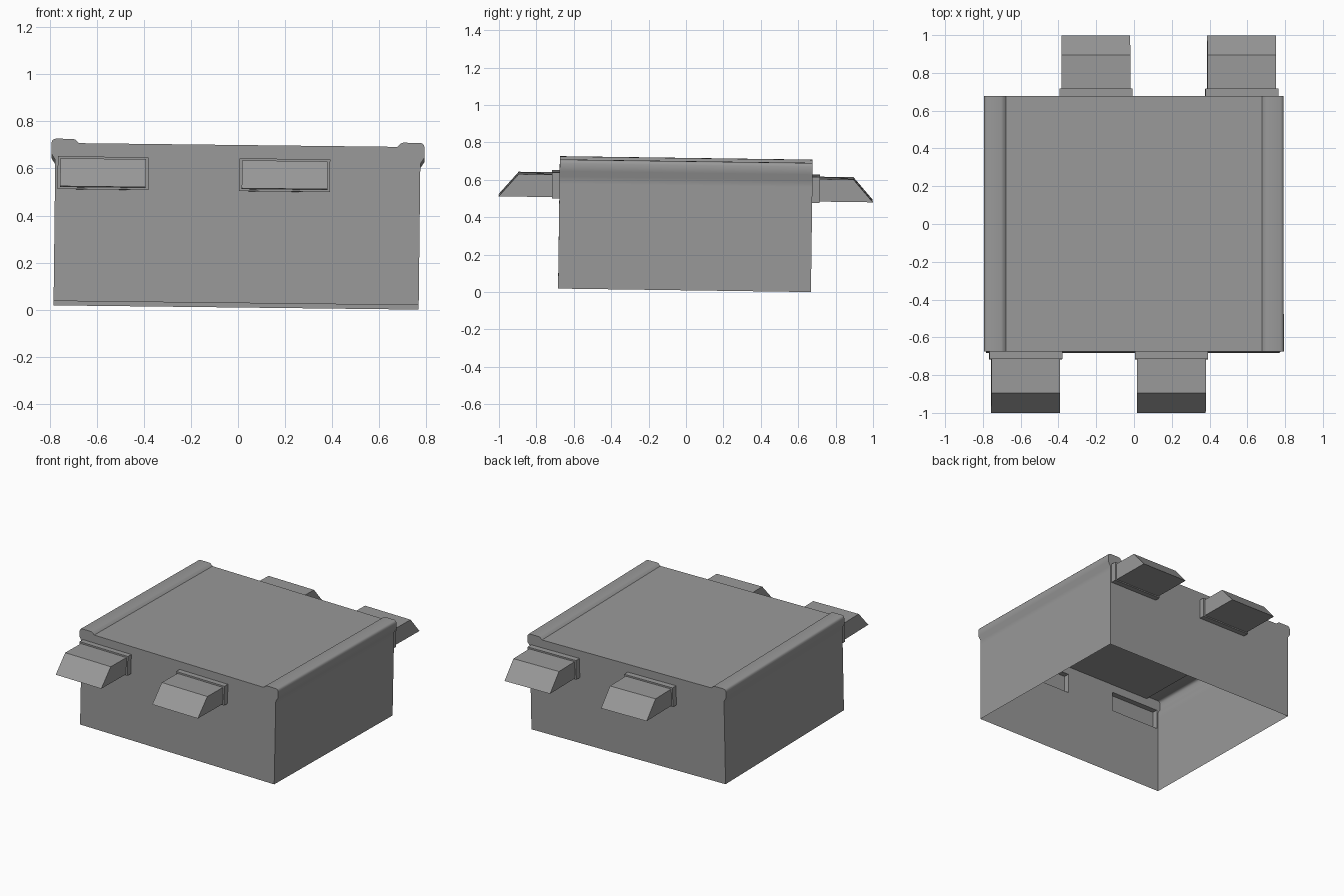
import bpy, bmesh, math
from mathutils import Matrix

if "Cube" in bpy.data.objects:
    bpy.data.objects.remove(bpy.data.objects["Cube"])

# The whole model leans very slightly in x and y
TILT = (Matrix.Translation((-0.008, -0.008, 0.0185))
        @ Matrix.Rotation(0.0116, 4, 'Y') @ Matrix.Rotation(-0.0138, 4, 'X'))
WALL_Y, FRAME_Y, BEND_Y, TIP_Y = 0.676, 0.716, 0.895, 1.0
FRAME_Z, FRAME_HALF = (0.476, 0.615), 0.193
CHUTE_Z, CHUTE_HALF = (0.484, 0.604), 0.182
CENTRES = (-0.572, 0.200)
SIDES = {"front": 1, "back": -1}   # the back is the front turned half a circle

# Dark grey paint
paint = bpy.data.materials.new("dark_grey")
paint.diffuse_color = (0.32, 0.32, 0.32, 1)
paint.use_nodes = True
paint.node_tree.nodes["Principled BSDF"].inputs["Base Color"].default_value = paint.diffuse_color


def finish(name, bm):
    mesh = bpy.data.meshes.new(name)
    bm.to_mesh(mesh)
    bm.free()
    mesh.materials.append(paint)
    obj = bpy.data.objects.new(name, mesh)
    bpy.context.collection.objects.link(obj)
    obj.matrix_world = TILT
    return obj


def loop_edges(bm, verts):
    return [bm.edges.get(p) or bm.edges.new(p)
            for p in zip(verts, verts[1:] + verts[:1])]


def rect(cx, half, zs):
    return [(cx - half, zs[0]), (cx + half, zs[0]), (cx + half, zs[1]), (cx - half, zs[1])]


# Housing: open-bottomed shell with a rounded raised rail along each top side
half = [(0.776, 0), (0.776, 0.56), (0.776, 0.60), (0.793, 0.627), (0.793, 0.670),
        (0.7905, 0.680), (0.786, 0.686), (0.776, 0.690),
        (0.703, 0.690), (0.692, 0.6865), (0.677, 0.672)]
profile = [(-x, z) for x, z in half] + half[::-1]
bm = bmesh.new()
ends = [[bm.verts.new((x, y, z)) for x, z in profile] for y in (-WALL_Y, WALL_Y)]
front, back = ends
for i in range(len(profile) - 1):
    bm.faces.new((front[i], front[i + 1], back[i + 1], back[i]))
# End walls, each with two vent openings
for s, ring in zip((1, -1), ends):
    edges = loop_edges(bm, ring)
    for c in CENTRES:
        hole = [bm.verts.new((s * x, -s * WALL_Y, z)) for x, z in rect(c, FRAME_HALF, FRAME_Z)]
        edges += loop_edges(bm, hole)
    bmesh.ops.triangle_fill(bm, use_beauty=True, edges=edges, normal=(0, -s, 0))
bmesh.ops.recalc_face_normals(bm, faces=bm.faces[:])
housing = finish("housing", bm)
bpy.context.view_layer.objects.active = housing
housing.select_set(True)
bpy.ops.object.shade_smooth_by_angle(angle=math.radians(38))

for side, s in SIDES.items():
    for n, c in enumerate(CENTRES, 1):
        # Vent frame: shallow tray, open toward the inside
        bm = bmesh.new()
        inner, outer = [[bm.verts.new((s * x, -s * y, z))
                         for x, z in rect(c, FRAME_HALF, FRAME_Z)] for y in (WALL_Y, FRAME_Y)]
        bm.faces.new(outer)
        for i in range(4):
            j = (i + 1) % 4
            bm.faces.new((inner[i], inner[j], outer[j], outer[i]))
        finish(f"{side}_vent_frame_{n}", bm)

        # Vent chute: wedge-ended block
        bm = bmesh.new()
        shape = [(FRAME_Y, CHUTE_Z[0]), (TIP_Y, CHUTE_Z[0]),
                 (BEND_Y, CHUTE_Z[1]), (FRAME_Y, CHUTE_Z[1])]
        a, b = [[bm.verts.new((s * (c + h), -s * y, z)) for y, z in shape]
                for h in (-CHUTE_HALF, CHUTE_HALF)]
        bm.faces.new(a)
        bm.faces.new(b[::-1])
        for i in range(3):
            bm.faces.new((a[i + 1], a[i], b[i], b[i + 1]))
        bmesh.ops.recalc_face_normals(bm, faces=bm.faces[:])
        finish(f"{side}_vent_chute_{n}", bm)
